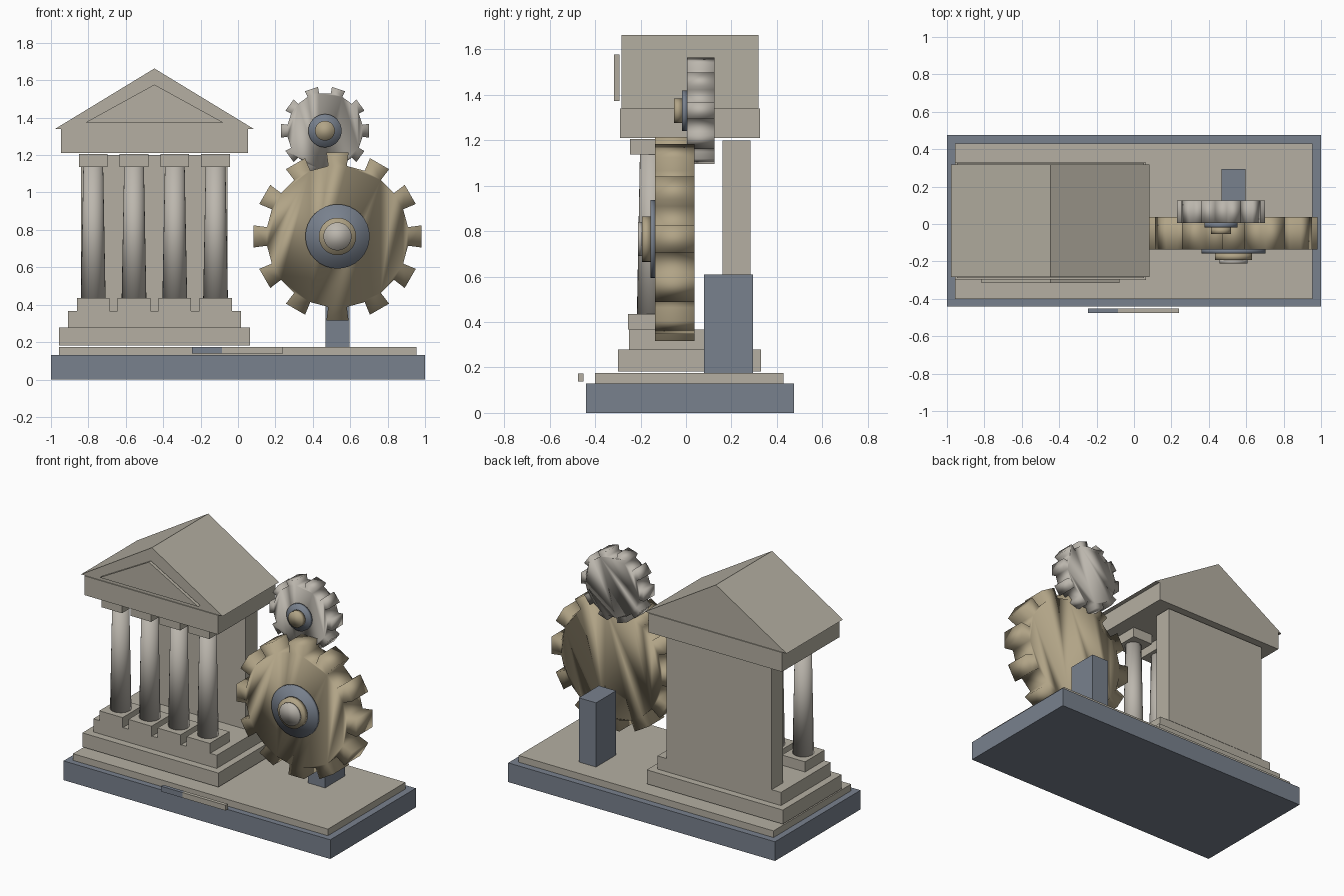
import bpy, bmesh
from math import cos, sin, pi

default = bpy.data.objects.get("Cube")
if default:
    bpy.data.objects.remove(default, do_unlink=True)


def material(name, rgb):
    m = bpy.data.materials.new(name)
    m.use_nodes = True
    color = (*rgb, 1)
    m.diffuse_color = color
    m.node_tree.nodes["Principled BSDF"].inputs["Base Color"].default_value = color
    return m


STONE = material("warm stone", (0.46, 0.43, 0.36))
MARBLE = material("pale marble", (0.50, 0.47, 0.42))
SLATE = material("blue slate", (0.19, 0.22, 0.27))
BRASS = material("dull brass", (0.44, 0.37, 0.24))


def finish(name, bm, mat, smooth=False):
    bmesh.ops.recalc_face_normals(bm, faces=bm.faces)
    mesh = bpy.data.meshes.new(name)
    bm.to_mesh(mesh)
    bm.free()
    mesh.materials.append(mat)
    for p in mesh.polygons:
        p.use_smooth = smooth
    obj = bpy.data.objects.new(name, mesh)
    bpy.context.collection.objects.link(obj)
    return obj


def box(name, xs, ys, zs, mat):
    bm = bmesh.new()
    bmesh.ops.create_cube(bm, size=1)
    for v in bm.verts:
        v.co = [r[0] if c < 0 else r[1] for c, r in zip(v.co, (xs, ys, zs))]
    return finish(name, bm, mat)


def prism(name, outline, ys, mat, smooth=False):
    """Extrude an (x, z) outline along y."""
    bm = bmesh.new()
    face = bm.faces.new([bm.verts.new((x, ys[0], z)) for x, z in outline])
    out = bmesh.ops.extrude_face_region(bm, geom=[face])
    for v in out["geom"]:
        if isinstance(v, bmesh.types.BMVert):
            v.co.y = ys[1]
    return finish(name, bm, mat, smooth)


def disc(name, cx, cz, r, ys, mat):
    ring = [(cx + r * cos(i * pi / 16), cz + r * sin(i * pi / 16)) for i in range(32)]
    return prism(name, ring, ys, mat, True)


def gear(name, cx, cz, root, tip, teeth, ys, mat):
    outline = []
    step = 2 * pi / teeth
    for i in range(teeth):
        for r, t in ((root, -1), (tip, -1), (tip, 1), (root, 1)):
            a = i * step + t * step / 4
            outline.append((cx + r * cos(a), cz + r * sin(a)))
    return prism(name, outline, ys, mat, True)


# Base, floor and front plaque
box("base", (-1, 1), (-0.44, 0.475), (0, 0.13), SLATE)
box("floor", (-0.957, 0.954), (-0.4, 0.43), (0.13, 0.175), STONE)
box("plaque_left", (-0.245, -0.085), (-0.475, -0.451), (0.138, 0.174), SLATE)
box("plaque_right", (-0.085, 0.24), (-0.475, -0.451), (0.138, 0.174), STONE)

# Temple steps and rear wall
MID = -0.447
box("lower_step", (MID - 0.51, MID + 0.51), (-0.3, 0.33), (0.183, 0.278), STONE)
box("upper_step", (MID - 0.463, MID + 0.463), (-0.25, 0.283), (0.278, 0.367), STONE)
box("rear_wall", (-0.84, -0.055), (0.16, 0.285), (0.367, 1.2), STONE)

# Columns with plinths and capitals
for i in range(4):
    x, y = MID + (i - 1.5) * 0.218, -0.15
    box(f"plinth_{i + 1}", (x - 0.087, x + 0.087), (y - 0.105, y + 0.105), (0.367, 0.436), STONE)
    box(f"capital_{i + 1}", (x - 0.077, x + 0.077), (y - 0.096, y + 0.096), (1.137, 1.206), STONE)
    bm = bmesh.new()
    bmesh.ops.create_cone(bm, cap_ends=True, segments=24, radius1=0.066, radius2=0.053, depth=0.701)
    bmesh.ops.translate(bm, verts=bm.verts, vec=(x, y, 0.7865))
    finish(f"column_{i + 1}", bm, MARBLE, True)

# Entablature, roof and pediment panel
box("entablature", (MID - 0.5, MID + 0.5), (-0.29, 0.325), (1.21, 1.34), STONE)
prism("roof", [(MID - 0.531, 1.34), (MID + 0.531, 1.34), (MID, 1.663)], (-0.284, 0.319), STONE)
prism("pediment_panel", [(MID - 0.369, 1.374), (MID + 0.369, 1.374), (MID, 1.577)],
      (-0.316, -0.293), STONE)

# Large gear, hub and support post
box("gear_post", (0.468, 0.597), (0.08, 0.295), (0.175, 0.61), SLATE)
GX, GZ = 0.532, 0.765
gear("large_gear", GX, GZ, 0.38, 0.453, 12, (-0.136, 0.037), BRASS)
disc("large_hub_plate", GX, GZ, 0.172, (-0.157, -0.136), SLATE)
disc("large_hub_ring", GX, GZ, 0.1, (-0.193, -0.157), BRASS)
disc("large_hub_cap", GX, GZ, 0.075, (-0.211, -0.193), MARBLE)

# Small gear and hub
SX, SZ = 0.465, 1.33
gear("small_gear", SX, SZ, 0.203, 0.237, 10, (0.005, 0.125), MARBLE)
disc("small_hub_plate", SX, SZ, 0.089, (-0.018, 0.005), SLATE)
disc("small_hub_ring", SX, SZ, 0.053, (-0.053, -0.018), BRASS)
